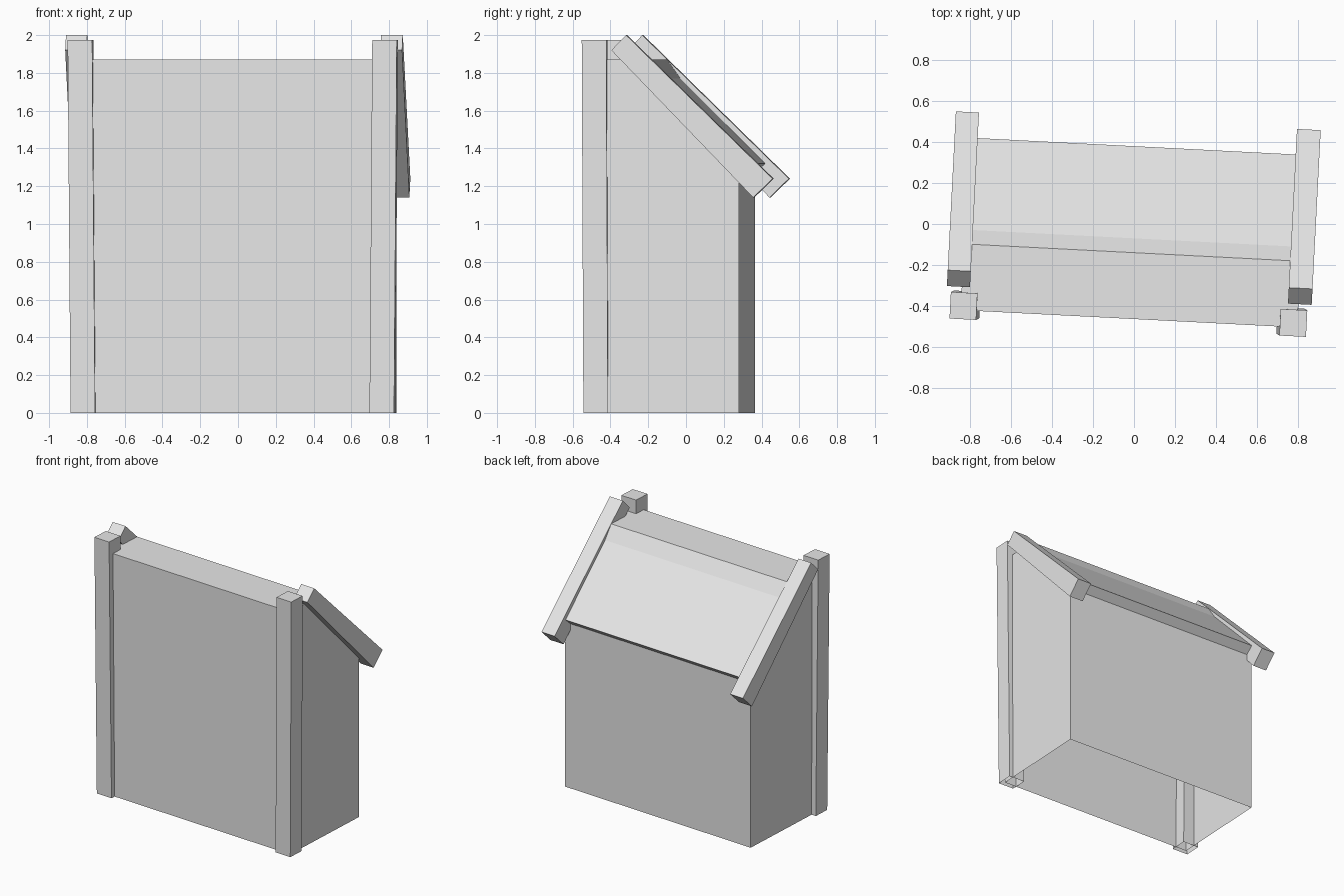
import bpy, bmesh, math
from mathutils import Matrix

if "Cube" in bpy.data.objects:
    bpy.data.objects.remove(bpy.data.objects["Cube"])

TURN = Matrix.Rotation(math.radians(-2.95), 4, 'Z')   # whole shelter sits slightly turned

grey = bpy.data.materials.new("plain_grey")
grey.diffuse_color = (0.8, 0.8, 0.8, 1)
grey.use_nodes = True
grey.node_tree.nodes["Principled BSDF"].inputs["Base Color"].default_value = grey.diffuse_color


def finish(name, bm):
    bmesh.ops.recalc_face_normals(bm, faces=bm.faces)
    bm.transform(TURN)
    mesh = bpy.data.meshes.new(name)
    bm.to_mesh(mesh)
    bm.free()
    mesh.materials.append(grey)
    obj = bpy.data.objects.new(name, mesh)
    bpy.context.collection.objects.link(obj)
    return obj


def loft(bm, ring_a, ring_b):
    """Closed prism between two matching rings of points."""
    a = [bm.verts.new(p) for p in ring_a]
    b = [bm.verts.new(p) for p in ring_b]
    bm.faces.new(a)
    bm.faces.new(b)
    n = len(a)
    for i in range(n):
        j = (i + 1) % n
        bm.faces.new((a[i], a[j], b[j], b[i]))
    bmesh.ops.recalc_face_normals(bm, faces=bm.faces)


def side_profile(name, pts, x0, x1, skip=None):
    """Extrude a (y, z) profile along x, optionally dropping faces by a rule."""
    bm = bmesh.new()
    loft(bm, [(x0, y, z) for y, z in pts], [(x1, y, z) for y, z in pts])
    if skip:
        bm.normal_update()
        drop = [f for f in bm.faces if skip(f)]
        bmesh.ops.delete(bm, geom=drop, context='FACES_ONLY')
    return finish(name, bm)


# walls: open underneath, and open at the top where the roof closes them
FRONT, BACK = -0.464, 0.323
side_profile("walls",
             [(FRONT, 0), (FRONT, 1.77), (-0.17, 1.77), (BACK, 1.27), (BACK, 0)],
             -0.825, 0.823, skip=lambda f: abs(f.normal.z) > 0.5)

# bent roof slab with flat front and sloping back
side_profile("roof",
             [(FRONT, 1.77), (FRONT, 1.87), (-0.14, 1.87), (-0.07, 1.77),
              (0.38, 1.32), (BACK, 1.27), (-0.17, 1.77)],
             -0.825, 0.823)

# sloping beams over both roof edges
BEAM = [(-0.272, 2.0), (-0.35, 1.92), (0.402, 1.14), (0.505, 1.24)]
side_profile("left_roof_beam", BEAM, -0.898, -0.785)
side_profile("right_roof_beam", BEAM, 0.772, 0.888)


# front corner posts: slightly splayed and open underneath
def post(name, foot, head, half=0.065, height=1.975):
    def ring(c, z):
        return [(c[0] + sx * half, c[1] + sy * half, z)
                for sx, sy in ((-1, -1), (1, -1), (1, 1), (-1, 1))]
    bm = bmesh.new()
    loft(bm, ring(foot, 0), ring(head, height))
    bm.normal_update()
    bottom = [f for f in bm.faces if f.normal.z < -0.5]
    bmesh.ops.delete(bm, geom=bottom, context='FACES_ONLY')
    finish(name, bm)


post("left_post", (-0.797, -0.435), (-0.812, -0.443))
post("right_post", (0.788, -0.435), (0.803, -0.443))
